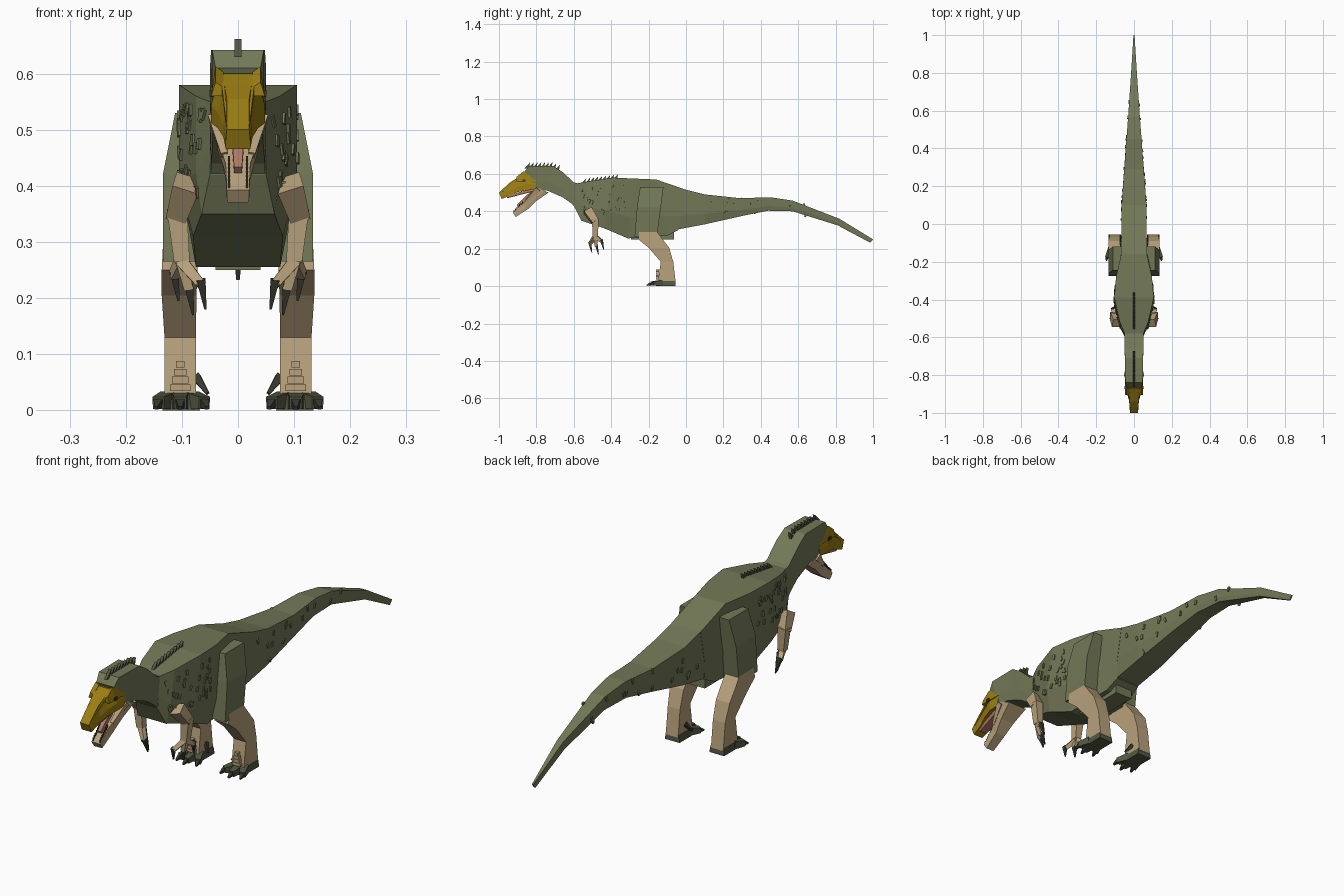
import bpy, bmesh, random
from mathutils import Vector, Matrix
from mathutils.bvhtree import BVHTree

cube = bpy.data.objects.get("Cube")
if cube:
    bpy.data.objects.remove(cube, do_unlink=True)
random.seed(4)


def material(name, r, g, b):
    m = bpy.data.materials.new(name)
    m.use_nodes = True
    m.diffuse_color = (r, g, b, 1)
    m.node_tree.nodes["Principled BSDF"].inputs["Base Color"].default_value = (r, g, b, 1)
    return m


OLIVE = material("olive skin", .17, .19, .095)
DARK = material("dark olive", .085, .095, .055)
TAN = material("tan skin", .48, .36, .2)
GOLD = material("gold face", .33, .21, .006)
CLAW = material("dark claw", .04, .04, .03)
PINK = material("pink tongue", .45, .2, .14)


def finish(name, bm, mat):
    bmesh.ops.recalc_face_normals(bm, faces=bm.faces)
    mesh = bpy.data.meshes.new(name)
    bm.to_mesh(mesh)
    bm.free()
    mesh.materials.append(mat)
    obj = bpy.data.objects.new(name, mesh)
    bpy.context.collection.objects.link(obj)
    return obj


def loft(name, rings, mat):
    """Skin a closed solid over rings that share one point count."""
    bm = bmesh.new()
    loops = [[bm.verts.new(p) for p in ring] for ring in rings]
    n = len(loops[0])
    for a, b in zip(loops, loops[1:]):
        for i in range(n):
            j = (i + 1) % n
            bm.faces.new((a[i], a[j], b[j], b[i]))
    bm.faces.new(loops[0])
    bm.faces.new(loops[-1])
    return finish(name, bm, mat)


def trunk(name, sections, mat):
    """Sections: top y, top z, bottom y, bottom z, top and bottom half width."""
    rings = []
    for yt, zt, yb, zb, wt, wb in sections:
        top, low = Vector((0, yt, zt)), Vector((0, yb, zb))
        mid = low.lerp(top, .35)
        half = [(top, wt), (mid, max(wt, wb)), (low, wb)]
        right = [p + Vector((w, 0, 0)) for p, w in half]
        left = [p - Vector((w, 0, 0)) for p, w in reversed(half)]
        rings.append(right + left)
    return loft(name, rings, mat)


def column(name, levels, side, mat):
    """Levels: z, front y, back y, inner x, outer x."""
    rings = [[(side * a, f, z), (side * b, f, z), (side * b, k, z), (side * a, k, z)]
             for z, f, k, a, b in levels]
    return loft(name, rings, mat)


def block(name, centre, size, mat, rot=None):
    bm = bmesh.new()
    bmesh.ops.create_cube(bm, size=1)
    turn = rot or Matrix.Identity(4)
    m = Matrix.Translation(centre) @ turn @ Matrix.Diagonal((*size, 1))
    bmesh.ops.transform(bm, matrix=m, verts=bm.verts)
    return finish(name, bm, mat)


def limb(name, a, b, ra, rb, mat):
    """Four-sided tapering bar from a to b."""
    a, b = Vector(a), Vector(b)
    d = (b - a).normalized()
    u = d.cross(Vector((0, 1, 0)) if abs(d.y) < .7 else Vector((0, 0, 1))).normalized()
    v = d.cross(u)
    ring = lambda c, r: [c + (u * i + v * j) * r for i, j in ((1, 1), (-1, 1), (-1, -1), (1, -1))]
    return loft(name, [ring(a, ra), ring(b, rb)], mat)


# Torso, hips, neck and tail
torso = trunk("torso", [
    (-.58, .55, -.595, .42, .05, .05), (-.52, .56, -.56, .35, .075, .065),
    (-.39, .58, -.44, .31, .105, .08), (-.28, .575, -.31, .255, .095, .075),
    (-.16, .57, -.1, .27, .068, .06), (0, .515, -.04, .3, .067, .055)], OLIVE)
block("hip_block", (0, -.18, .29), (.08, .23, .08), OLIVE)
tail = trunk("tail", [
    (-.02, .52, -.06, .3, .066, .055), (.1, .49, .1, .33, .066, .055),
    (.29, .47, .3, .375, .052, .045), (.45, .475, .44, .403, .04, .035),
    (.57, .457, .57, .4, .031, .027), (.82, .36, .81, .325, .014, .012),
    (1, .25, .985, .232, .003, .003)], OLIVE)
trunk("neck", [
    (-.55, .54, -.56, .38, .05, .05), (-.6, .555, -.61, .44, .05, .048),
    (-.66, .61, -.66, .475, .05, .045), (-.71, .642, -.74, .51, .048, .045),
    (-.84, .642, -.81, .52, .046, .044), (-.865, .61, -.83, .53, .04, .04)], OLIVE)

# Head, crests and eyes
trunk("upper_head", [
    (-.795, .595, -.805, .515, .036, .047), (-.87, .6, -.85, .512, .034, .048),
    (-.9, .58, -.9, .503, .024, .036), (-.94, .555, -.935, .487, .02, .026),
    (-1, .5, -.985, .466, .02, .022)], GOLD)
for side, word in ((1, "left"), (-1, "right")):
    loft(word + "_brow_crest", [
        [(side * x, y, z) for x, z in ((.022, .56), (.048, .56), (.04, h), (.026, h - .01))]
        for y, h in ((-.8, .6), (-.87, .613), (-.905, .585))], GOLD)
    limb(word + "_snout_ridge", (side * .024, -.89, .58), (side * .017, -.985, .508), .006, .004, GOLD)
    block(word + "_eye", (side * .047, -.865, .565), (.008, .016, .012), CLAW)
    limb(word + "_cheek", (side * .038, -.79, .52), (side * .024, -.855, .455), .014, .006, TAN)

# Lower jaw, tongue and teeth
trunk("lower_jaw", [
    (-.79, .525, -.735, .5, .046, .044), (-.83, .48, -.8, .455, .036, .032),
    (-.875, .44, -.845, .412, .022, .022), (-.925, .393, -.91, .37, .02, .018)], TAN)
limb("tongue", (0, -.82, .5), (0, -.9, .428), .012, .007, PINK)
trunk("mouth_roof", [
    (-.82, .52, -.82, .505, .035, .03), (-.96, .485, -.955, .47, .018, .016)], PINK)
for i in range(7):
    for side in (1, -1):
        t = i / 6
        block("tooth", (side * .016, -.875 - .045 * t, .447 - .045 * t), (.004, .005, .012), CLAW)


# Spines along the neck and the back
def spines(name, y0, y1, count, height):
    for i in range(count):
        y = y0 + (y1 - y0) * i / (count - 1)
        z = height(i / (count - 1))
        loft(name, [[(x, y - .014, z - .012), (x, y + .01, z - .012), (x, y + .017, z + .02)]
                    for x in (-.006, .006)], DARK)


spines("neck_spine", -.85, -.69, 9, lambda t: .642 - .012 * max(0, t - .8) * 5)
spines("back_spine", -.55, -.38, 9, lambda t: .557 + .022 * t)

# Raised scales scattered on the flanks and tail
for body, count, y0, y1, z0, z1 in ((torso, 36, -.56, -.32, .38, .54),
                                    (tail, 24, .02, .7, .34, .47)):
    tree = BVHTree.FromPolygons([v.co for v in body.data.vertices],
                                [p.vertices for p in body.data.polygons])
    for i in range(count):
        for side in (1, -1):
            start = Vector((side, random.uniform(y0, y1), random.uniform(z0, z1)))
            hit, normal, _, _ = tree.ray_cast(start, Vector((-side, 0, 0)))
            if hit:
                turn = normal.to_track_quat("Z", "Y").to_matrix().to_4x4()
                turn = turn @ Matrix.Rotation(random.uniform(-.5, .5), 4, "Z")
                block("flank_scale", hit, (.01, .02, .008), OLIVE, turn)

# Legs, feet and arms, made for both sides
for side, word in ((1, "left_"), (-1, "right_")):
    column(word + "thigh", [
        (.265, -.275, -.155, .065, .134), (.42, -.262, -.135, .065, .134),
        (.53, -.245, -.12, .06, .112)], side, OLIVE)
    column(word + "leg", [
        (.02, -.15, -.055, .075, .131), (.06, -.145, -.06, .075, .131),
        (.13, -.135, -.068, .075, .131), (.205, -.2, -.09, .074, .136),
        (.25, -.255, -.125, .072, .136), (.29, -.25, -.155, .072, .134)], side, TAN)
    column(word + "foot", [
        (0, -.16, -.055, .068, .135), (.028, -.155, -.057, .072, .132)], side, DARK)
    for i in range(4):
        block(word + "ankle_scute", (side * .103, -.152, .04 + .014 * i),
              (.036 - .007 * i, .016, .012), TAN)
    # Toes fan forward from the foot
    for toe, (x, tip, y) in enumerate(((.085, .06, -.175), (.103, .103, -.19), (.122, .142, -.175))):
        base = Vector((side * x, -.13, .018))
        end = Vector((side * tip, y, .013))
        limb(word + "toe", base, end, .016, .011, DARK)
        limb(word + "toe_claw", end, end + Vector((side * (tip - x) * .2, -.02, -.009)), .008, .003, CLAW)
    limb(word + "dewclaw", (side * .075, -.1, .06), (side * .054, -.12, .03), .008, .003, CLAW)

    shoulder = Vector((side * .09, -.525, .405))
    elbow = Vector((side * .109, -.485, .345))
    wrist = Vector((side * .1, -.485, .265))
    limb(word + "upper_arm", shoulder, elbow, .024, .018, TAN)
    limb(word + "forearm", elbow + Vector((0, 0, .015)), wrist, .018, .014, TAN)
    for x, y, z in ((.066, -.515, .225), (.088, -.48, .215), (.114, -.452, .24)):
        knuckle = Vector((side * x, y, z))
        limb(word + "finger", wrist, knuckle, .011, .008, TAN)
        limb(word + "finger_claw", knuckle + Vector((0, 0, .008)),
             knuckle + Vector((side * -.008, .012, -.045)), .008, .002, CLAW)
